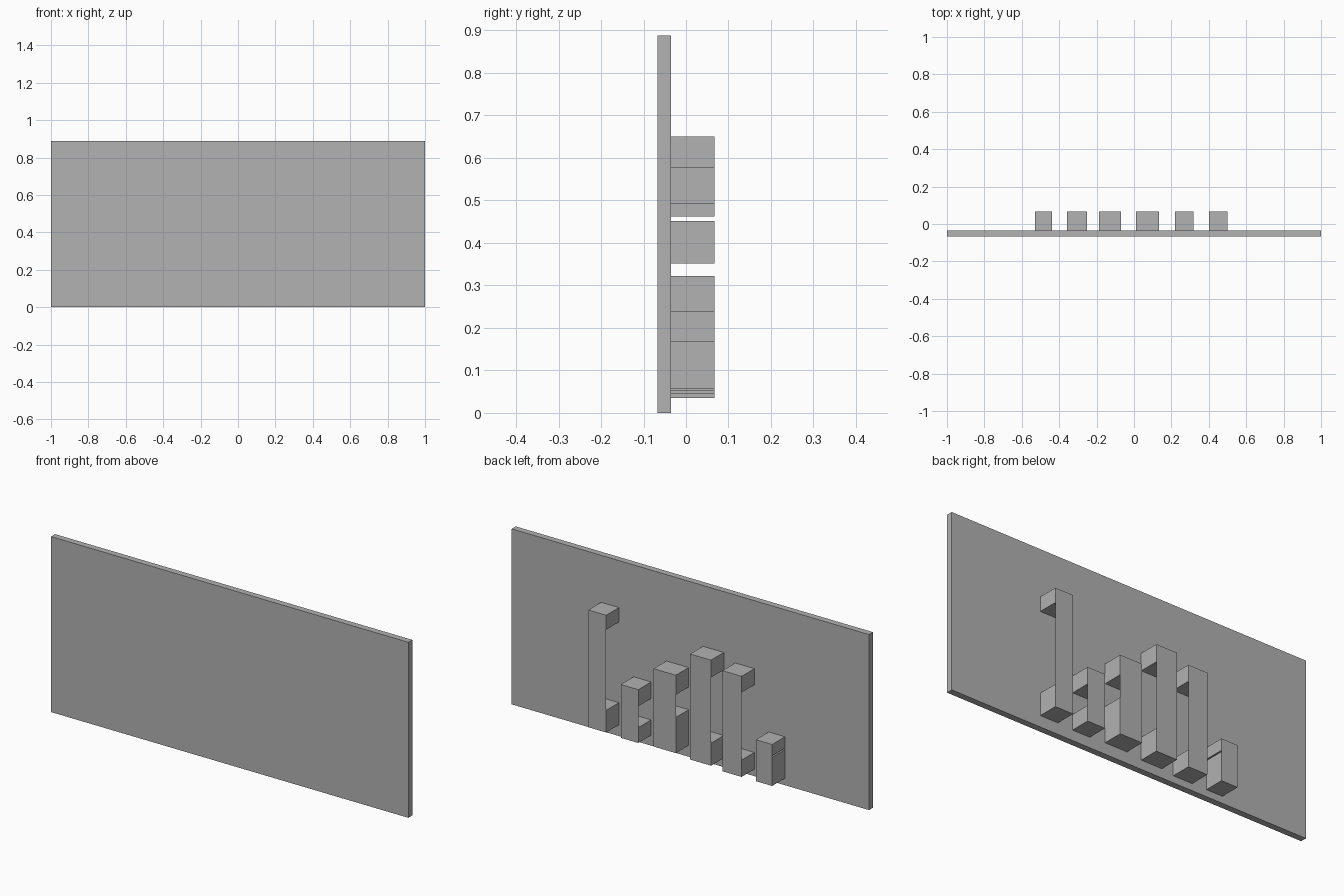
import bpy
import bmesh
from mathutils import Matrix, Vector

default = bpy.data.objects.get("Cube")
if default:
    bpy.data.objects.remove(default, do_unlink=True)

grey = bpy.data.materials.new("plain_grey")
colour = (0.445, 0.445, 0.445, 1)
grey.use_nodes = True
grey.diffuse_color = colour
grey.node_tree.nodes["Principled BSDF"].inputs["Base Color"].default_value = colour

FRONT, PANEL_BACK, BACK = -0.067, -0.035, 0.067


def add_box(bm, low, high):
    low, high = Vector(low), Vector(high)
    matrix = Matrix.Translation((low + high) / 2) @ Matrix.Diagonal((*(high - low), 1))
    bmesh.ops.create_cube(bm, size=1, matrix=matrix)


def finish(bm, name):
    mesh = bpy.data.meshes.new(name)
    bm.to_mesh(mesh)
    bm.free()
    mesh.materials.append(grey)
    obj = bpy.data.objects.new(name, mesh)
    bpy.context.collection.objects.link(obj)


def bracket(name, x0, x1, bottom, lower_top, upper_bottom, top):
    """Two solid end blocks joined by a thin sheet along their outer side."""
    bm = bmesh.new()
    for z0, z1 in ((bottom, lower_top), (upper_bottom, top)):
        add_box(bm, (x0, PANEL_BACK, z0), (x1, BACK, z1))
    corners = ((x1, lower_top), (x0, lower_top), (x0, upper_bottom), (x1, upper_bottom))
    bm.faces.new([bm.verts.new((x, BACK, z)) for x, z in corners])
    bmesh.ops.remove_doubles(bm, verts=bm.verts, dist=0.0001)
    finish(bm, name)


# Flat upright panel
panel = bmesh.new()
add_box(panel, (-1, FRONT, 0), (1, PANEL_BACK, 0.888))
finish(panel, "panel")

# Row of brackets on the back: x range, bottom, lower block top, upper block bottom, top
brackets = (
    (0.40, 0.50, 0.057, 0.169, 0.577, 0.65),
    (0.22, 0.318, 0.052, 0.13, 0.238, 0.322),
    (0.01, 0.134, 0.057, 0.238, 0.352, 0.451),
    (-0.187, -0.07, 0.046, 0.16, 0.492, 0.58),
    (-0.358, -0.251, 0.035, 0.12, 0.462, 0.544),
    (-0.529, -0.438, 0.035, 0.18, 0.187, 0.245),
)
for number, sizes in enumerate(brackets, 1):
    bracket(f"bracket_{number}", *sizes)
